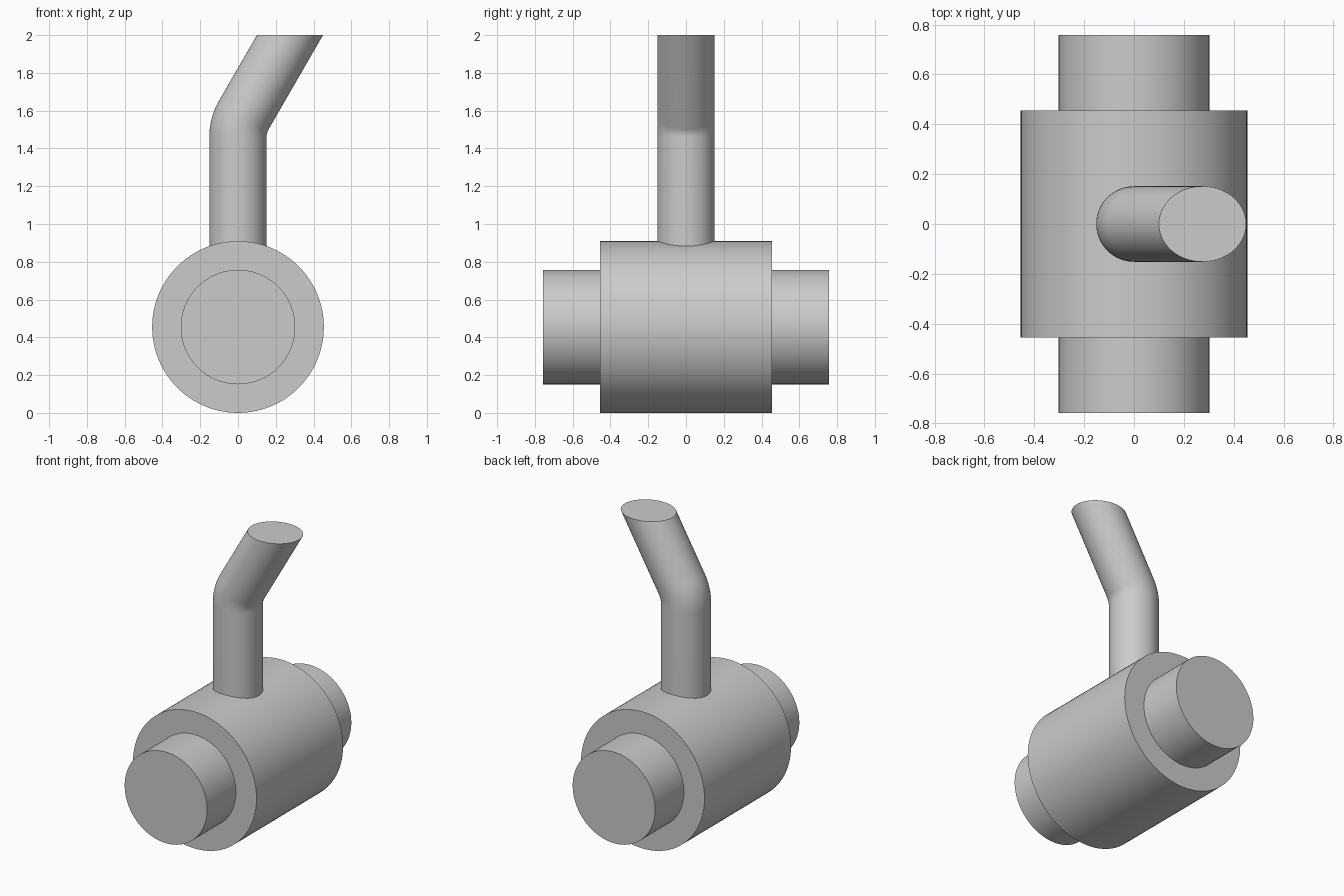
import bpy, bmesh, math
from mathutils import Vector

if "Cube" in bpy.data.objects:
    bpy.data.objects.remove(bpy.data.objects["Cube"], do_unlink=True)

SEGMENTS = 96
BODY_R, STUB_R, STUB_END = 0.4545, 0.303, 0.7575
PIPE_R, BEND_R, BEND_ANGLE = 0.1515, 0.227, math.radians(30)
TOP_Z, TOP_X = 2.0, 0.275

grey = bpy.data.materials.new("plain grey")
grey.use_nodes = True
colour = (0.6, 0.6, 0.6, 1)
grey.diffuse_color = colour
grey.node_tree.nodes["Principled BSDF"].inputs["Base Color"].default_value = colour


def loft(name, rings):
    """Skin a list of point rings into a capped, smooth-shaded solid."""
    bm = bmesh.new()
    loops = [[bm.verts.new(p) for p in ring] for ring in rings]
    for a, b in zip(loops, loops[1:]):
        for i in range(SEGMENTS):
            j = (i + 1) % SEGMENTS
            bm.faces.new((a[i], a[j], b[j], b[i]))
    bm.faces.new(loops[0][::-1])
    bm.faces.new(loops[-1])
    bmesh.ops.recalc_face_normals(bm, faces=bm.faces)
    mesh = bpy.data.meshes.new(name)
    bm.to_mesh(mesh)
    bm.free()
    mesh.materials.append(grey)
    obj = bpy.data.objects.new(name, mesh)
    bpy.context.collection.objects.link(obj)
    bpy.ops.object.select_all(action="DESELECT")
    obj.select_set(True)
    bpy.context.view_layer.objects.active = obj
    bpy.ops.object.shade_smooth_by_angle(angle=math.radians(30))
    return obj


def ring(centre, radius, u, v):
    """Circle of points in the plane spanned by u and v."""
    angles = [math.tau * i / SEGMENTS for i in range(SEGMENTS)]
    return [centre + radius * (math.cos(a) * u + math.sin(a) * v) for a in angles]


X, Y, Z = Vector((1, 0, 0)), Vector((0, 1, 0)), Vector((0, 0, 1))

# Stepped drum lying along y, with a narrower stub at each end
profile = [(-STUB_END, STUB_R), (-BODY_R, STUB_R), (-BODY_R, BODY_R),
           (BODY_R, BODY_R), (BODY_R, STUB_R), (STUB_END, STUB_R)]
loft("drum_with_stubs", [ring(Vector((0, y, BODY_R)), r, X, Z) for y, r in profile])

# Bent pipe rising out of the drum
corner_z = TOP_Z - TOP_X / math.tan(BEND_ANGLE)
bend_z = corner_z - BEND_R * math.tan(BEND_ANGLE / 2)
rings = [ring(Vector((0, 0, BODY_R + STUB_R)), PIPE_R, X, Y)]
steps = 16
for i in range(steps + 1):
    t = BEND_ANGLE * i / steps
    across = Vector((math.cos(t), 0, -math.sin(t)))
    pivot = Vector((BEND_R, 0, bend_z))
    rings.append(ring(pivot - BEND_R * across, PIPE_R, across, Y))

# Level cut across the slanted end
rings.append(ring(Vector((TOP_X, 0, TOP_Z)), PIPE_R, X / math.cos(BEND_ANGLE), Y))
loft("bent_pipe", rings)
